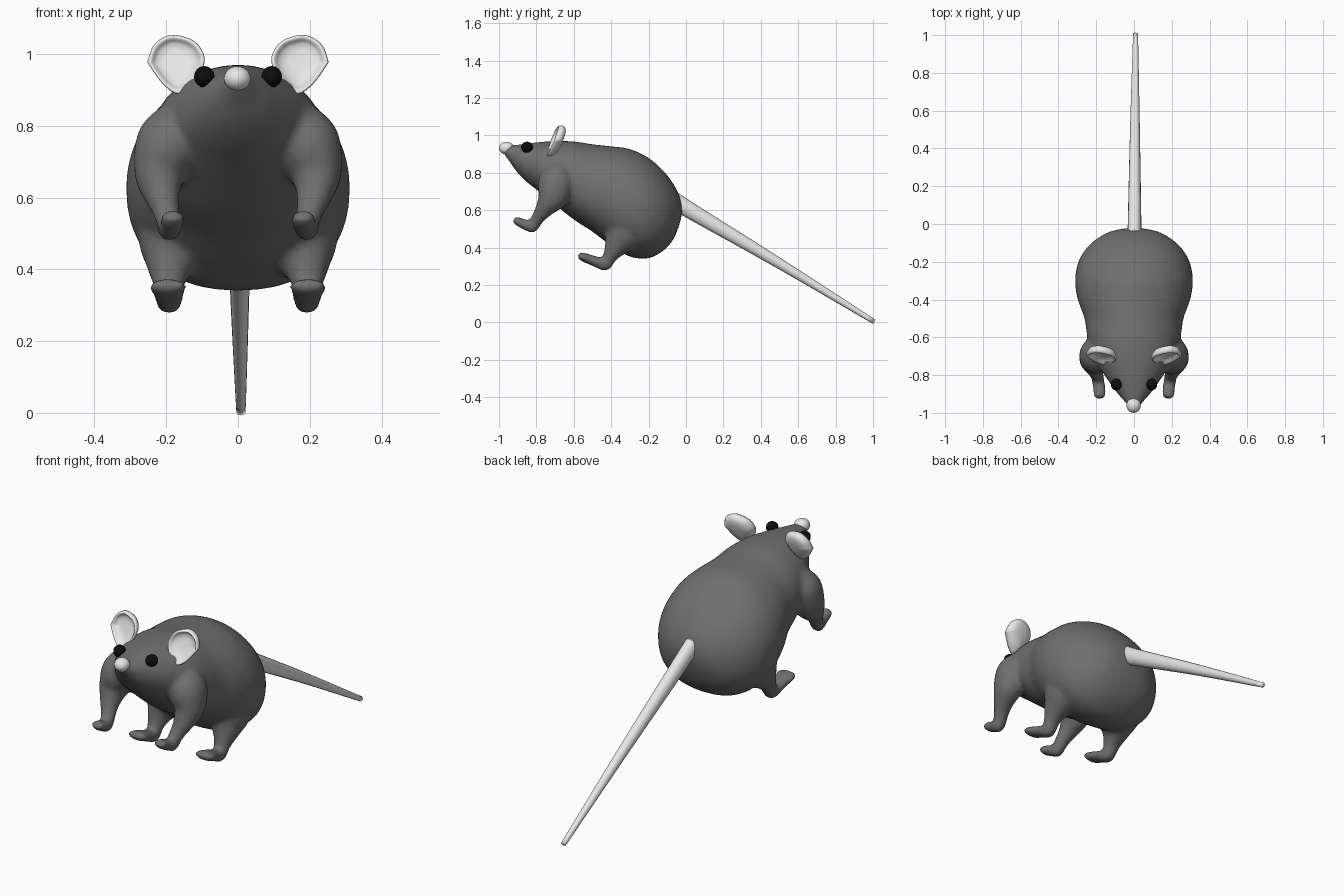
import bpy, bmesh, math
from mathutils import Vector

if "Cube" in bpy.data.objects:
    bpy.data.objects.remove(bpy.data.objects["Cube"])


def material(name, v):
    m = bpy.data.materials.new(name)
    m.diffuse_color = (v, v, v, 1)
    m.use_nodes = True
    m.node_tree.nodes["Principled BSDF"].inputs["Base Color"].default_value = m.diffuse_color
    return m


GREY = material("grey fur", 0.16)
PALE = material("pale skin", 0.8)
BLACK = material("black", 0.004)


def spline(keys, steps):
    """Smooth interpolation through a list of equal-length tuples."""
    k = [keys[0]] + list(keys) + [keys[-1]]
    out = []
    for i in range(1, len(k) - 2):
        for s in range(steps):
            t = s / steps
            out.append([0.5 * (2 * b + (c - a) * t + (2 * a - 5 * b + 4 * c - d) * t * t
                               + (3 * b - a - 3 * c + d) * t ** 3)
                        for a, b, c, d in zip(*k[i - 1:i + 3])])
    return out + [list(keys[-1])]


def loft(bm, rings):
    """Skin closed rings of points and cap both ends."""
    vs = [[bm.verts.new(p) for p in r] for r in rings]
    n = len(vs[0])
    for a, b in zip(vs, vs[1:]):
        for i in range(n):
            bm.faces.new((a[i], a[(i + 1) % n], b[(i + 1) % n], b[i]))
    bm.faces.new(vs[0][::-1])
    bm.faces.new(vs[-1])


def tube(bm, keys, steps=6, n=20):
    """Tube through (x, y, z, sideways radius, other radius)."""
    path = spline(keys, steps)
    pts = [Vector(p[:3]) for p in path]
    rings = []
    for i, p in enumerate(path):
        t = (pts[min(i + 1, len(pts) - 1)] - pts[max(i - 1, 0)]).normalized()
        b = t.cross(Vector((1, 0, 0))).normalized()
        a = b.cross(t)
        rings.append([pts[i] + a * p[3] * math.cos(w) + b * p[4] * math.sin(w)
                      for w in (2 * math.pi * j / n for j in range(n))])
    loft(bm, rings)


def finish(bm, name, mat):
    bmesh.ops.recalc_face_normals(bm, faces=bm.faces)
    me = bpy.data.meshes.new(name)
    bm.to_mesh(me)
    bm.free()
    me.materials.append(mat)
    me.shade_smooth()
    ob = bpy.data.objects.new(name, me)
    bpy.context.collection.objects.link(ob)
    return ob


# Body: y, half width, top, bottom
body = [(-.98, .02, .945, .91), (-.94, .05, .947, .855), (-.90, .085, .951, .80),
        (-.85, .122, .957, .75), (-.78, .17, .965, .695), (-.70, .215, .970, .63),
        (-.60, .247, .968, .55), (-.50, .262, .953, .485), (-.40, .298, .942, .41),
        (-.30, .312, .928, .352), (-.20, .295, .88, .343), (-.12, .245, .81, .385),
        (-.07, .185, .745, .44), (-.038, .12, .685, .515), (-.022, .04, .63, .575)]
bm = bmesh.new()
rings = []
for y, w, top, bot in spline(body, 4):
    mid = bot + .48 * (top - bot)
    ring = []
    for j in range(40):
        c, s = math.cos(j * math.pi / 20), math.sin(j * math.pi / 20)
        e = 1.0 if s > 0 else .88          # slightly squarer belly
        h = top - mid if s > 0 else mid - bot
        ring.append((w * math.copysign(abs(c) ** e, c), y,
                     mid + h * math.copysign(abs(s) ** e, s)))
    rings.append(ring)
loft(bm, rings)

# Legs and feet, both sides
for s in (-1, 1):
    # front leg, then its paw
    tube(bm, [(s * .15, -.66, .82, .07, .07), (s * .19, -.69, .75, .095, .10),
              (s * .217, -.715, .67, .074, .082), (s * .213, -.755, .61, .052, .052),
              (s * .200, -.79, .56, .038, .036), (s * .190, -.818, .515, .034, .033)])
    tube(bm, [(s * .192, -.795, .495, .018, .012), (s * .192, -.815, .507, .032, .032),
              (s * .185, -.865, .525, .034, .028), (s * .182, -.905, .543, .035, .023),
              (s * .181, -.922, .549, .026, .014)])
    # hind leg, then its foot
    tube(bm, [(s * .15, -.30, .56, .09, .10), (s * .175, -.335, .47, .105, .11),
              (s * .19, -.375, .405, .066, .066), (s * .193, -.405, .355, .043, .040),
              (s * .193, -.425, .31, .036, .032)])
    tube(bm, [(s * .192, -.408, .287, .02, .012), (s * .192, -.43, .304, .035, .032),
              (s * .193, -.49, .328, .042, .028), (s * .195, -.55, .350, .053, .024),
              (s * .195, -.578, .361, .044, .014)])
ob = finish(bm, "body_and_legs", GREY)
rm = ob.modifiers.new("fuse", 'REMESH')
rm.mode, rm.voxel_size, rm.use_smooth_shade = 'VOXEL', .011, True
sm = ob.modifiers.new("soften", 'SMOOTH')
sm.factor, sm.iterations = .5, 10

# Tail
bm = bmesh.new()
tube(bm, [(.002, -.07, .66, .036, .046), (.003, 0, .612, .036, .044),
          (.005, .5, .315, .026, .028), (.008, .97, .026, .014, .014),
          (.008, .985, .017, .012, .012), (.008, .994, .011, .007, .007)], 4, 16)
finish(bm, "tail", PALE)


def ball(name, loc, scale, mat, u, v):
    bm = bmesh.new()
    bmesh.ops.create_uvsphere(bm, u_segments=u, v_segments=v, radius=1)
    for p in bm.verts:
        p.co = Vector([l + c * k for l, c, k in zip(loc, p.co, scale)])
    return finish(bm, name, mat)


# Nose and eyes
ball("nose", (-.002, -.960, .932), (.038, .040, .034), PALE, 20, 12)
for s, side in ((-1, "left"), (1, "right")):
    ball(side + "_eye", (s * .094, -.85, .937), (.030, .032, .030), BLACK, 10, 8)

# Ears: teardrop outline and a cupped section (scale, depth)
outline = [(.253, .977), (.237, 1.022), (.205, 1.048), (.17, 1.053), (.12, 1.035),
           (.094, .995), (.10, .955), (.125, .917), (.165, .888), (.21, .917), (.253, .977)]
section = [(.04, .004), (.4, .005), (.68, .0), (.80, -.010), (.88, -.021), (.95, -.023),
           (1, -.012), (.98, .002), (.85, .018), (.6, .028), (.3, .031), (.04, .032)]
cx, cz = .172, .975
for s, side in ((-1, "left"), (1, "right")):
    bm = bmesh.new()
    rings = []
    for k, d in section:
        rings.append([(s * (cx + (x - cx) * k),
                       -.69 + (z - cz) * k * .38 + (x - cx) * k * .12 + d,
                       cz + (z - cz) * k) for x, z in spline(outline, 4)[:-1]])
    loft(bm, rings)
    finish(bm, side + "_ear", PALE)
